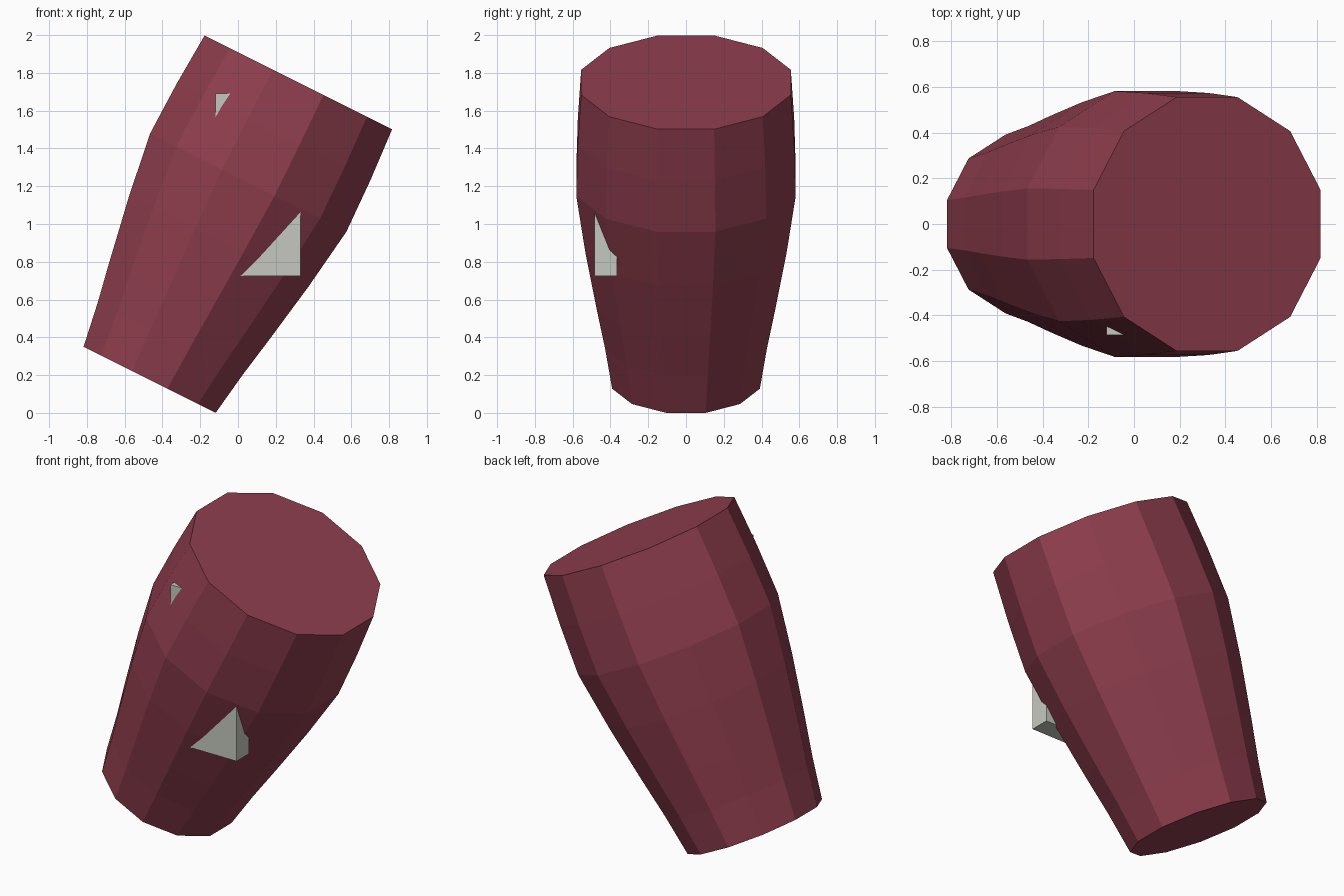
import bpy, bmesh, math
from mathutils import Vector, Matrix

if "Cube" in bpy.data.objects:
    bpy.data.objects.remove(bpy.data.objects["Cube"])


def material(name, color):
    m = bpy.data.materials.new(name)
    m.diffuse_color = (*color, 1)
    m.use_nodes = True
    m.node_tree.nodes["Principled BSDF"].inputs["Base Color"].default_value = m.diffuse_color
    return m


def add_object(name, bm, mat):
    bmesh.ops.recalc_face_normals(bm, faces=bm.faces)
    me = bpy.data.meshes.new(name)
    bm.to_mesh(me)
    bm.free()
    me.materials.append(mat)
    ob = bpy.data.objects.new(name, me)
    bpy.context.collection.objects.link(ob)
    return ob


maroon = material("maroon", (0.275, 0.048, 0.076))
pale_grey = material("pale grey", (0.56, 0.58, 0.52))

# Tilted twelve-sided body: (distance along axis, flat-to-centre radius)
SIDES = 12
PROFILE = [(0, 0.391), (0.24, 0.428), (0.482, 0.473), (0.82, 0.532),
           (1.167, 0.581), (1.466, 0.573), (1.761, 0.555)]
tilt = (Matrix.Translation((-0.468, 0, 0.175))
        @ Matrix.Rotation(math.radians(26.57), 4, 'Y'))

bm = bmesh.new()
rings = []
for h, apothem in PROFILE:
    r = apothem / math.cos(math.pi / SIDES)
    rings.append([bm.verts.new(tilt @ Vector((
        r * math.cos((i + 0.5) * math.tau / SIDES),
        r * math.sin((i + 0.5) * math.tau / SIDES), h))) for i in range(SIDES)])
for a, b in zip(rings, rings[1:]):
    for i in range(SIDES):
        j = (i + 1) % SIDES
        bm.faces.new((a[i], a[j], b[j], b[i]))
bm.faces.new(rings[0])
bm.faces.new(rings[-1])
add_object("barrel_body", bm, maroon)

# Upright plate sunk into the front, with two corners poking out
low, high = Vector((-0.12, -0.485, 0.725)), Vector((0.33, -0.365, 1.69))
bm = bmesh.new()
bmesh.ops.create_cube(bm, size=1, matrix=Matrix.Translation((low + high) / 2)
                      @ Matrix.Diagonal((*(high - low), 1)))
add_object("embedded_plate", bm, pale_grey)
